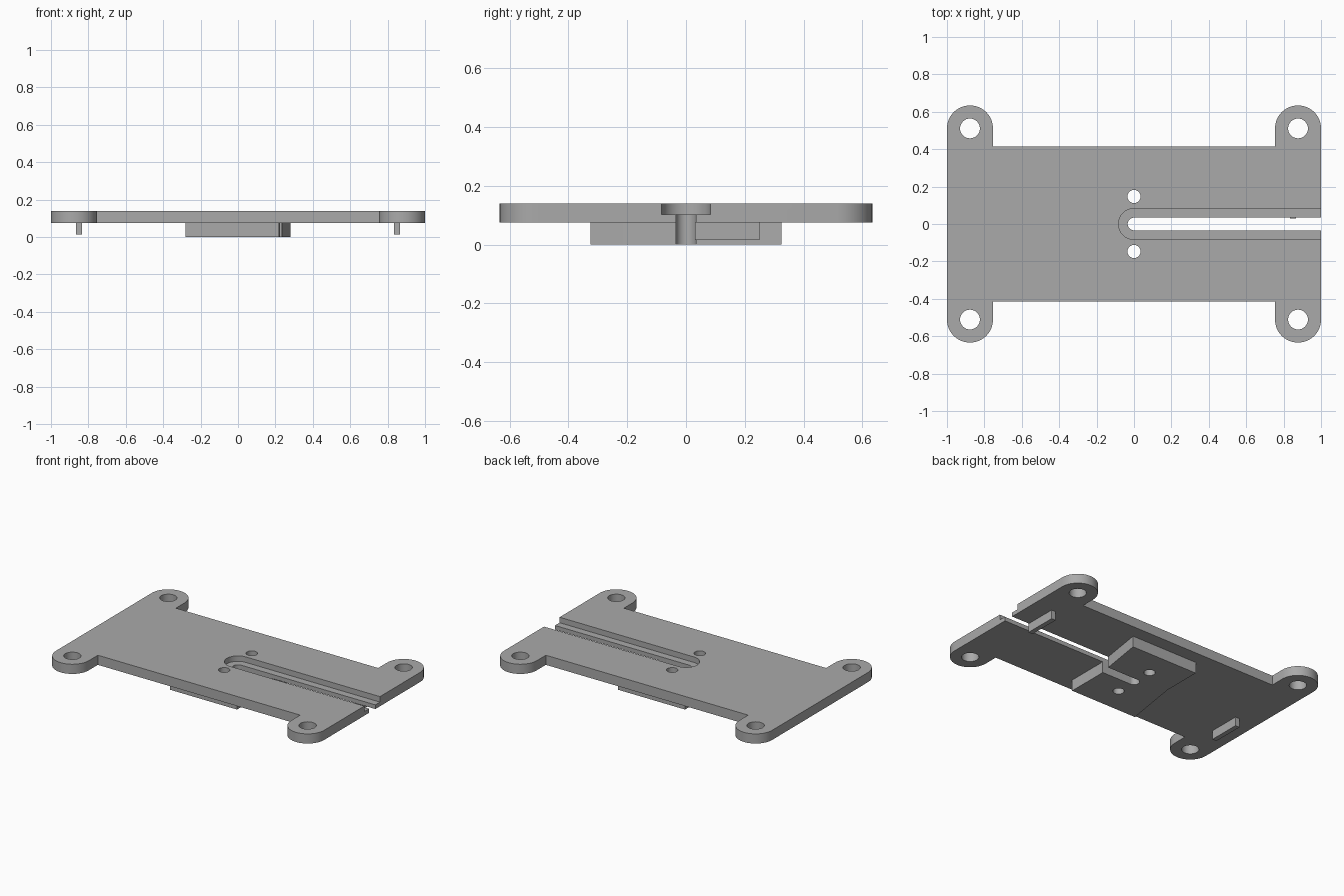
import bpy, bmesh
from math import cos, sin, pi, radians

old = bpy.data.objects.get("Cube")
if old:
    bpy.data.objects.remove(old, do_unlink=True)

grey = bpy.data.materials.new("plain grey")
grey.use_nodes = True
colour = (0.4, 0.4, 0.4, 1)
grey.diffuse_color = colour
grey.node_tree.nodes["Principled BSDF"].inputs["Base Color"].default_value = colour

PLATE_LOW, PLATE_TOP = 0.075, 0.14
POCKET_FLOOR = 0.103
EAR_X, EAR_Y, EAR_R = 0.877, 0.511, 0.123


def arc(cx, cy, r, start, end, steps=24):
    """Points along an arc, angles in degrees."""
    angles = [radians(start + (end - start) * i / steps) for i in range(steps + 1)]
    return [(cx + r * cos(a), cy + r * sin(a)) for a in angles]


def prism(name, outline, low, high):
    """Extrude a flat outline between two heights."""
    bm = bmesh.new()
    face = bm.faces.new([bm.verts.new((x, y, low)) for x, y in outline])
    top = bmesh.ops.extrude_face_region(bm, geom=[face])["geom"]
    bmesh.ops.translate(bm, vec=(0, 0, high - low),
                        verts=[v for v in top if isinstance(v, bmesh.types.BMVert)])
    bmesh.ops.recalc_face_normals(bm, faces=bm.faces)
    mesh = bpy.data.meshes.new(name)
    bm.to_mesh(mesh)
    bm.free()
    mesh.materials.append(grey)
    obj = bpy.data.objects.new(name, mesh)
    bpy.context.collection.objects.link(obj)
    return obj


def cut(target, outline, low=-0.1, high=0.3):
    """Cut an extruded outline out of the target."""
    cutter = prism("cutter", outline, low, high)
    cutter.hide_render = True
    bpy.context.view_layer.objects.active = target
    mod = target.modifiers.new("cut", "BOOLEAN")
    mod.operation, mod.solver, mod.object = "DIFFERENCE", "EXACT", cutter
    bpy.ops.object.modifier_apply(modifier=mod.name)
    bpy.data.objects.remove(cutter, do_unlink=True)


def circle(cx, cy, r):
    return arc(cx, cy, r, 0, 360, 32)[:-1]


def slot(r):
    """Round-ended slot open towards +x."""
    return arc(0, 0, r, 90, 270) + [(1.2, -r), (1.2, r)]


def smooth(obj):
    bpy.ops.object.select_all(action="DESELECT")
    obj.select_set(True)
    bpy.context.view_layer.objects.active = obj
    bpy.ops.object.shade_smooth_by_angle(angle=radians(30))


# Plate with four rounded ears: one half outline, turned for the other half
half = (arc(EAR_X, EAR_Y, EAR_R, 0, 180) + [(EAR_X - EAR_R, 0.415), (EAR_R - EAR_X, 0.415)]
        + arc(-EAR_X, EAR_Y, EAR_R, 0, 180))
plate = prism("mounting_plate", half + [(-x, -y) for x, y in half], PLATE_LOW, PLATE_TOP)

# Guide block underneath, with two half-slanted ends
side = [(0.22, -0.325), (0.22, -0.055), (0.28, 0.325)]
block = prism("guide_block", side + [(-x, -y) for x, y in side], 0, PLATE_LOW)

# Ear holes, stepped slot and pin holes
for sx in (-1, 1):
    for sy in (-1, 1):
        cut(plate, circle(sx * EAR_X, sy * EAR_Y, 0.053))
cut(plate, slot(0.083), low=POCKET_FLOOR)
for part in (plate, block):
    cut(part, slot(0.034))
    for sy in (-1, 1):
        cut(part, circle(0, sy * 0.147, 0.035))
    smooth(part)

# Small ribs under each end
for s, name in ((1, "left_rib"), (-1, "right_rib")):
    corners = [(0.834, 0.03), (0.866, 0.03), (0.866, 0.25), (0.834, 0.25)]
    prism(name, [(s * x, s * y) for x, y in corners], 0.015, PLATE_LOW)
